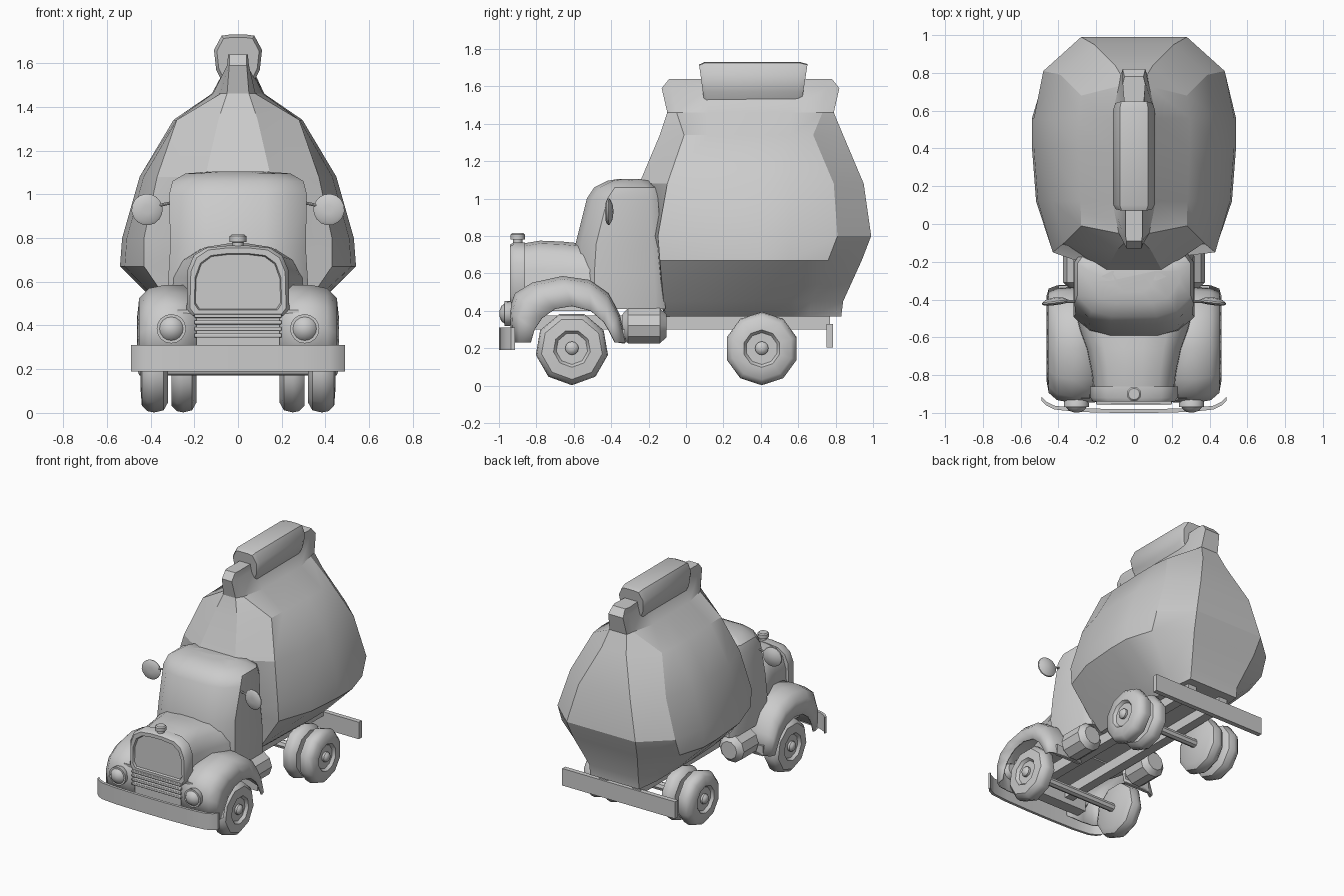
import bpy, math
from mathutils import Vector

if "Cube" in bpy.data.objects:
    bpy.data.objects.remove(bpy.data.objects["Cube"])


def finish(name, verts, faces, mirror=False, angle=35, solid=0, bevel=0):
    me = bpy.data.meshes.new(name)
    me.from_pydata([tuple(v) for v in verts], [], faces)
    ob = bpy.data.objects.new(name, me)
    bpy.context.collection.objects.link(ob)
    bpy.ops.object.select_all(action='DESELECT')
    ob.select_set(True)
    bpy.context.view_layer.objects.active = ob
    bpy.ops.object.mode_set(mode='EDIT')
    bpy.ops.mesh.select_all(action='SELECT')
    bpy.ops.mesh.normals_make_consistent(inside=False)
    bpy.ops.object.mode_set(mode='OBJECT')
    bpy.ops.object.shade_smooth_by_angle(angle=math.radians(angle))
    if solid:
        m = ob.modifiers.new("Solidify", 'SOLIDIFY')
        m.thickness = solid
        m.offset = 0
    if bevel:
        m = ob.modifiers.new("Bevel", 'BEVEL')
        m.width = bevel
        m.segments = 2
    if mirror:
        ob.modifiers.new("Mirror", 'MIRROR')
    return ob


def loft(name, rings, closed=True, cap=True, **kw):
    """Skin a list of equal-length point rings."""
    n = len(rings[0])
    verts = [v for r in rings for v in r]
    faces = []
    for i in range(len(rings) - 1):
        for j in range(n if closed else n - 1):
            k = (j + 1) % n
            faces.append((i * n + j, i * n + k, i * n + n + k, i * n + n + j))
    if cap and closed:
        faces += [tuple(range(n))[::-1], tuple(range(len(verts) - n, len(verts)))]
    return finish(name, verts, faces, **kw)


def lathe(name, centre, axis, profile, n, **kw):
    """Turn (distance, radius) pairs about an axis through centre."""
    rot = Vector((0, 0, 1)).rotation_difference(Vector(axis)).to_matrix()
    rings = [[rot @ Vector((r * math.cos(2 * math.pi * i / n), r * math.sin(2 * math.pi * i / n), d))
              + Vector(centre) for i in range(n)] for d, r in profile]
    return loft(name, rings, **kw)


def box(name, x, y, z, **kw):
    return loft(name, [[(a, y[0], z[0]), (a, y[1], z[0]), (a, y[1], z[1]), (a, y[0], z[1])] for a in x], **kw)


def sym(half):
    """Close a half outline by reflecting it in x."""
    return half + [(-x, y, z) for x, y, z in reversed(half)]


# Large bag-shaped body: z, side x, front corner, front end, rear corner, rear end
body = [
    (.37, .22, .20, -.11, .12, -.12, .22, .66, .20, .83),
    (.45, .32, .28, -.12, .14, -.13, .28, .67, .20, .84),
    (.67, .54, .43, -.14, .16, -.15, .48, .76, .26, .94),
    (.80, .53, .43, -.15, .17, -.18, .48, .81, .28, .99),
    (1.08, .45, .37, -.10, .15, -.25, .39, .79, .21, .95),
    (1.34, .295, .28, -.01, .09, -.14, .28, .68, .10, .84),
    (1.46, .12, .08, -.05, .05, -.10, .08, .73, .07, .79),
    (1.59, .05, .05, -.08, .04, -.13, .06, .75, .06, .82),
    (1.64, .045, .045, -.06, .04, -.09, .06, .74, .05, .78)]
rings = []
for z, s, fcx, fcy, fx, fy, rcx, rcy, rx, ry in body:
    rings.append(sym([(fx, fy, z), (fcx, fcy, z), (s * .96, .12, z), (s, .4, z), (s, .56, z),
                      (rcx, rcy, z), (rx, ry, z)]))
loft("bag_body", rings, angle=28)

# Padded grip on the top ridge
sec = [(.04, 1.73), (.075, 1.725), (.11, 1.66), (.10, 1.57), (.065, 1.50)]
loft("top_grip", [sym([(x * s, y + (1.73 - z) * t, 1.62 + (z - 1.62) * s) for x, z in sec])
                  for y, s, t in [(.07, .88, .12), (.10, 1, .05), (.61, 1, -.06), (.65, .9, -.14)]])

# Cab
rings = []
for z, w, f, b in [(.41, .31, -.60, -.11), (.60, .32, -.60, -.12), (.76, .31, -.59, -.13), (1.0, .315, -.53, -.15),
                   (1.06, .30, -.49, -.16), (1.095, .24, -.42, -.20), (1.105, .12, -.36, -.25)]:
    rings.append(sym([(w * .4, f, z), (w * .75, f + .03, z), (w, f + .11, z),
                      (w, b - .05, z), (w * .88, b, z)]))
loft("cab", rings, angle=40)

# Hood
rings = []
for y, w, t in [(-.90, .20, .755), (-.78, .215, .775), (-.66, .24, .77), (-.56, .275, .76), (-.45, .30, .75)]:
    rings.append(sym([(w * 1.08, y, .40), (w * 1.03, y, .62), (w * .9, y, t - .06),
                      (w * .65, y, t - .015), (w * .2, y, t)]))
loft("hood", rings, angle=50)


# Radiator surround, its inset panel and filler cap
def arch(y, w, b, t):
    return sym([(w * .9, y, b), (w, y, b + .03), (w * .98, y, t - .11), (w * .86, y, t - .045),
                (w * .62, y, t - .01), (w * .2, y, t)])


loft("radiator_surround", [arch(-.86, .235, .44, .765), arch(-.92, .235, .44, .765), arch(-.94, .22, .45, .755),
                           arch(-.94, .20, .47, .73), arch(-.925, .195, .475, .725)], angle=40)
lathe("filler_cap", (0, -.90, .75), (0, 0, 1),
      [(0, .025), (.03, .025), (.032, .038), (.058, .038), (.065, .03)], 12)

# Front apron and grille bars
box("front_apron", (-.28, .28), (-.925, -.84), (.26, .47))
for i in range(4):
    z = .345 + i * .03
    box("grille_bar", (-.20, .20), (-.955, -.92), (z, z + .018), bevel=.004)

# Fenders: outer arch swept down to the wheel opening
outer = [(-.925, .23), (-.94, .40), (-.91, .49), (-.82, .545), (-.66, .58), (-.52, .56), (-.42, .49),
         (-.36, .38), (-.325, .23)]
inner = [(-.83, .23), (-.81, .30), (-.77, .36), (-.70, .41), (-.61, .425), (-.51, .40), (-.44, .34),
         (-.41, .29), (-.38, .23)]
rings = []
for (a, b), (c, d) in zip(outer, inner):
    rings.append([(x, a + (c - a) * t, b + (d - b) * t)
                  for x, t in [(.19, .02), (.33, 0), (.405, .10), (.447, .38), (.457, 1)]])
loft("fender", rings, closed=False, mirror=True, angle=60, solid=.012)

# Headlights
lathe("headlight", (.305, -.89, .385), (0, -1, 0),
      [(0, .045), (.05, .065), (.08, .067), (.08, .054), (.098, .04), (.108, .012)], 16, mirror=True)

# Front bumper with swept-back ends, plain rear bumper
path = [(.49, -.925), (.465, -.95), (.42, -.972), (.30, -.985), (.10, -.99)]
path = path + [(-x, y) for x, y in reversed(path)]
loft("front_bumper", [[(x, y - .01, .19), (x, y + .01, .19), (x, y + .01, .31), (x, y - .01, .31)]
                      for x, y in path])
box("rear_bumper", (-.46, .46), (.75, .785), (.205, .33))

# Chassis rails and axles
box("chassis_rail", (.10, .17), (-.92, .77), (.30, .375), mirror=True)
for y in (-.61, .405):
    lathe("axle", (-.35, y, .2), (1, 0, 0), [(0, .03), (.7, .03)], 8)
box("body_cradle", (-.2, .2), (-.1, .75), (.37, .40))

# Side tanks behind the front wheels
lathe("side_tank", (.275, -.34, .32), (0, 1, 0),
      [(0, .065), (.03, .1), (.20, .1), (.235, .065)], 10, mirror=True)
box("cab_step", (.2, .40), (-.345, -.325), (.225, .30), mirror=True)


# Wheels: single at the front, paired at the rear
def wheel(name, x, y, w, hub=True):
    prof = [(0, .15), (.02, .186), (w * .5, .196), (w - .03, .19), (w - .005, .165)]
    if hub:
        prof += [(w, .10), (w - .02, .085)]
    lathe(name, (x, y, .198), (1, 0, 0), prof, 9 if y < 0 else 10, mirror=True, angle=42)
    if hub:
        lathe(name + "_hub_cap", (x + w - .03, y, .2), (1, 0, 0),
              [(0, .036), (.025, .036), (.038, .025), (.043, .01)], 12, mirror=True)


wheel("front_wheel", .32, -.61, .125)
wheel("rear_outer_wheel", .325, .405, .12)
wheel("rear_inner_wheel", .19, .405, .12, hub=False)

# Wing mirrors on thin arms
lathe("wing_mirror", (.415, -.425, .93), (.12, 1, 0),
      [(-.004, .02), (0, .06), (.008, .072), (.016, .07), (.03, .045), (.036, .012)], 16, mirror=True)
lathe("mirror_arm", (.285, -.41, .965), (.12, 0, -.025), [(0, .02), (.012, .02), (.013, .007), (.12, .007)], 8, mirror=True)
